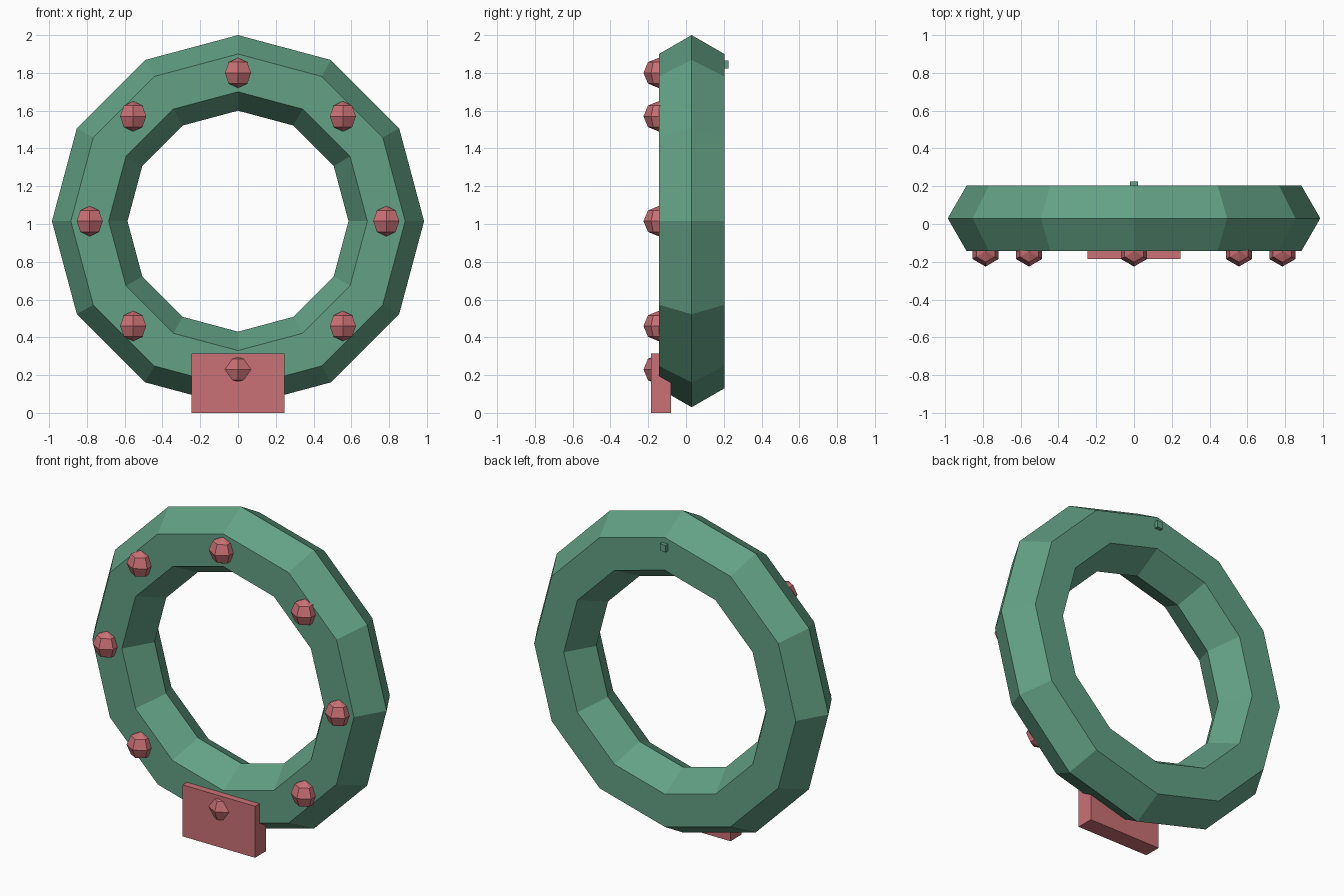
import bpy, math

if "Cube" in bpy.data.objects:
    bpy.data.objects.remove(bpy.data.objects["Cube"])

CZ, CY, R = 1.015, 0.03, 0.785   # ring centre height, depth, main radius


def material(name, rgb):
    m = bpy.data.materials.new(name)
    m.diffuse_color = (*rgb, 1)
    m.use_nodes = True
    m.node_tree.nodes["Principled BSDF"].inputs["Base Color"].default_value = m.diffuse_color
    return m


green = material("sage_green", (0.125, 0.355, 0.235))
red = material("dusty_red", (0.59, 0.165, 0.18))


def finish(name, mat):
    ob = bpy.context.object
    ob.name = name
    ob.data.materials.append(mat)
    return ob


def box(name, mat, lo, hi):
    bpy.ops.mesh.primitive_cube_add(size=1, location=[(a + b) / 2 for a, b in zip(lo, hi)])
    ob = finish(name, mat)
    ob.scale = [b - a for a, b in zip(lo, hi)]


# Wreath ring: 12 segments with a hexagonal section
bpy.ops.mesh.primitive_torus_add(major_segments=12, minor_segments=6, major_radius=R,
                                 minor_radius=0.2, location=(0, CY, CZ),
                                 rotation=(math.pi / 2, 0, 0))
finish("ring", green)

# Eight berries around the front face
for i in range(8):
    a = math.radians(45 * i)
    bpy.ops.mesh.primitive_uv_sphere_add(segments=6, ring_count=4, radius=0.08,
                                         location=(R * math.cos(a), -0.145, CZ + R * math.sin(a)))
    finish(f"berry_{i + 1}", red)

# Bow plate at the bottom and hanging peg on the back
box("bow_plate", red, (-0.245, -0.185, 0), (0.245, -0.08, 0.315))
box("hanging_peg", green, (-0.02, 0.185, 1.823), (0.02, 0.225, 1.865))
